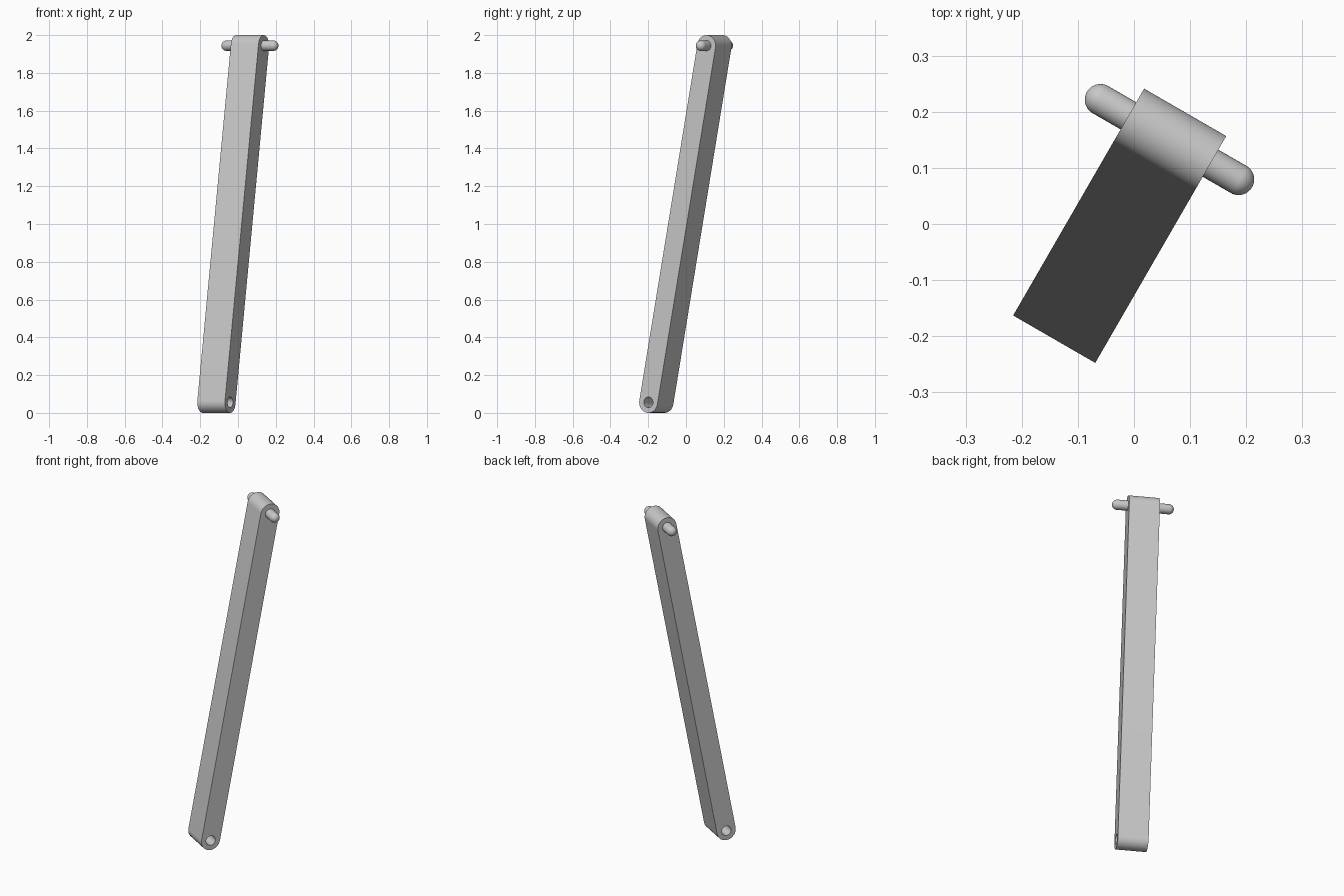
import bpy
import bmesh
from math import cos, sin, pi, atan2, radians
from mathutils import Matrix, Vector

cube = bpy.data.objects.get("Cube")
if cube:
    bpy.data.objects.remove(cube, do_unlink=True)

# Main dimensions
RADIUS = 0.056
PIN_RADIUS = 0.028
HALF_WIDTH = 0.0845
PIN_HALF = 0.17
LOW = Vector((-0.193, RADIUS))
HIGH = Vector((0.162, 2 - RADIUS))

# Local frame: x along the lean, y up, z along the pin axis
turn = radians(30)
lean = Vector((sin(turn), cos(turn), 0))
axis = Vector((cos(turn), -sin(turn), 0))
up = Vector((0, 0, 1))
frame = Matrix((lean, up, axis)).transposed().to_4x4()
frame.translation = axis * -0.0205

grey = bpy.data.materials.new("light_grey")
grey.use_nodes = True
grey.diffuse_color = (0.58, 0.58, 0.58, 1)
grey.node_tree.nodes["Principled BSDF"].inputs["Base Color"].default_value = grey.diffuse_color


def arc(centre, radius, start, sweep, steps):
    return [centre + radius * Vector((cos(start + sweep * i / steps),
                                      sin(start + sweep * i / steps)))
            for i in range(steps + 1)]


def add_loop(curve, points):
    spline = curve.splines.new("POLY")
    spline.points.add(len(points) - 1)
    for target, p in zip(spline.points, points):
        target.co = (p.x, p.y, 0, 1)
    spline.use_cyclic_u = True


def select_only(obj):
    bpy.ops.object.select_all(action="DESELECT")
    obj.select_set(True)
    bpy.context.view_layer.objects.active = obj


def finish(obj):
    obj.data.materials.clear()
    obj.data.materials.append(grey)
    select_only(obj)
    bpy.ops.object.shade_smooth_by_angle(angle=radians(35))


# Arm: round-ended bar with a through hole at the foot
outline = bpy.data.curves.new("arm", "CURVE")
outline.dimensions = "2D"
outline.fill_mode = "BOTH"
outline.extrude = HALF_WIDTH
slope = atan2(HIGH.y - LOW.y, HIGH.x - LOW.x)
add_loop(outline, arc(HIGH, RADIUS, slope - pi / 2, pi, 24)
         + arc(LOW, RADIUS, slope + pi / 2, pi, 24))
add_loop(outline, arc(LOW, PIN_RADIUS, 0, 2 * pi, 32)[:-1])
arm = bpy.data.objects.new("arm", outline)
bpy.context.collection.objects.link(arm)
arm.matrix_world = frame
select_only(arm)
bpy.ops.object.convert(target="MESH")
arm = bpy.context.object

# Weld the caps to the walls
bm = bmesh.new()
bm.from_mesh(arm.data)
bmesh.ops.remove_doubles(bm, verts=bm.verts, dist=0.0001)
bmesh.ops.recalc_face_normals(bm, faces=bm.faces)
bm.to_mesh(arm.data)
bm.free()
finish(arm)

# Pin: round-ended rod through the top of the arm
bm = bmesh.new()
bmesh.ops.create_uvsphere(bm, u_segments=32, v_segments=17, radius=PIN_RADIUS)
for v in bm.verts:
    v.co.z += (PIN_HALF - PIN_RADIUS) * (1 if v.co.z > 0 else -1)
mesh = bpy.data.meshes.new("pin")
bm.to_mesh(mesh)
bm.free()
pin = bpy.data.objects.new("pin", mesh)
bpy.context.collection.objects.link(pin)
pin.matrix_world = frame @ Matrix.Translation((HIGH.x, HIGH.y, 0))
finish(pin)
